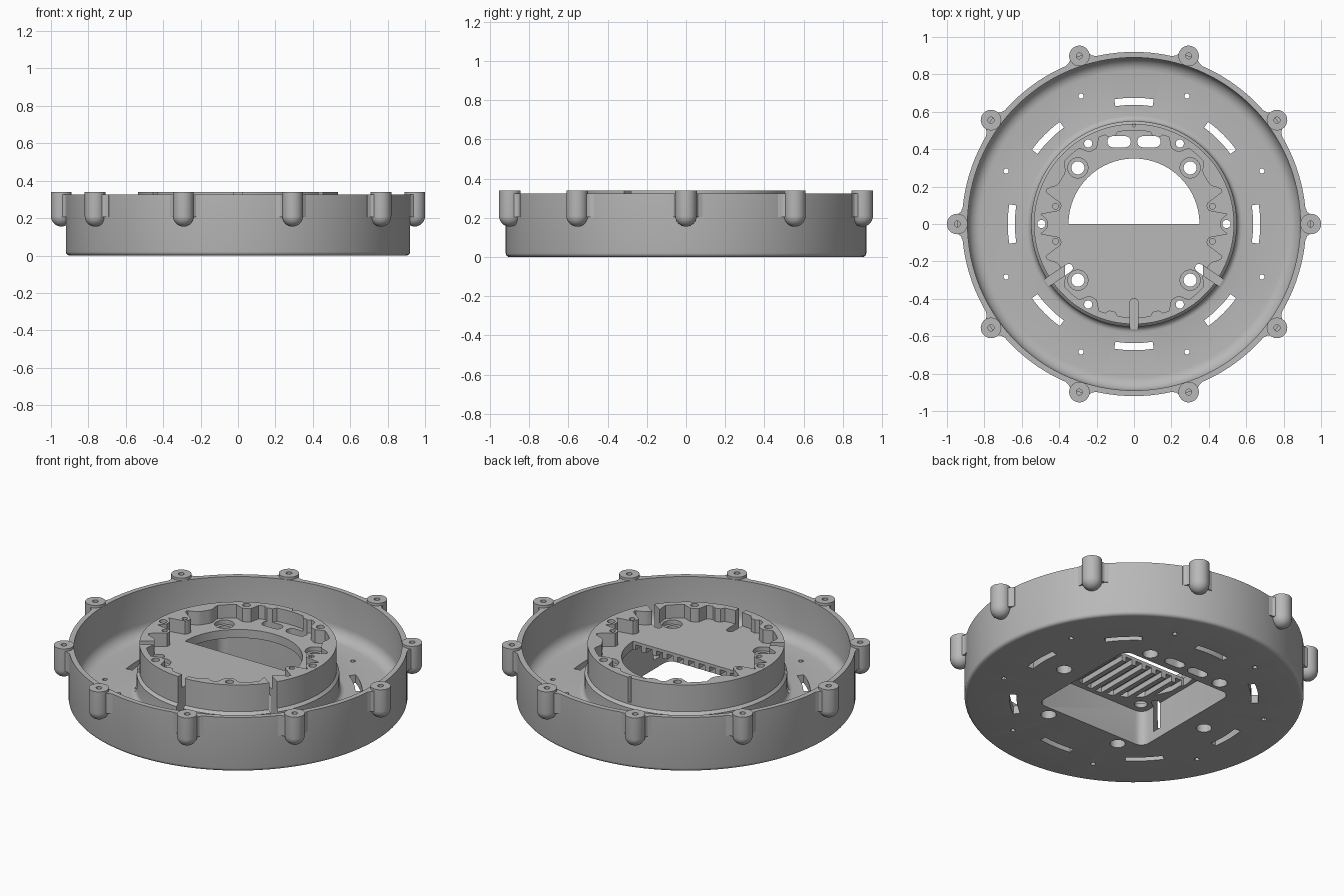
import bpy, bmesh, math
from math import sin, cos, pi, radians, sqrt

if "Cube" in bpy.data.objects:
    bpy.data.objects.remove(bpy.data.objects["Cube"])

grey = bpy.data.materials.new("grey_plastic")
grey.diffuse_color = (0.48, 0.48, 0.48, 1)
grey.use_nodes = True
grey.node_tree.nodes["Principled BSDF"].inputs["Base Color"].default_value = grey.diffuse_color


def finish(bm, name):
    bmesh.ops.recalc_face_normals(bm, faces=bm.faces)
    me = bpy.data.meshes.new(name)
    bm.to_mesh(me)
    bm.free()
    me.materials.append(grey)
    ob = bpy.data.objects.new(name, me)
    bpy.context.collection.objects.link(ob)
    return ob


def lathe(name, profile, steps):
    bm = bmesh.new()
    vs = [bm.verts.new((r, 0, z)) for r, z in profile]
    es = [bm.edges.new(p) for p in zip(vs, vs[1:])]
    bmesh.ops.spin(bm, geom=vs + es, cent=(0, 0, 0), axis=(0, 0, 1),
                   angle=2 * pi, steps=steps, use_merge=True)
    bmesh.ops.remove_doubles(bm, verts=bm.verts, dist=1e-5)
    return finish(bm, name)


def arc(cx, cy, r, a0, a1, n):
    return [(cx + r * cos(radians(a0 + (a1 - a0) * i / n)),
             cy + r * sin(radians(a0 + (a1 - a0) * i / n))) for i in range(n + 1)]


def circle(cx, cy, r, n=24):
    return arc(cx, cy, r, 0, 360, n)[:-1]


def spun(pts, deg):
    c, s = cos(radians(deg)), sin(radians(deg))
    return [(x * c - y * s, x * s + y * c) for x, y in pts]


def add_prism(bm, pts, z0, z1):
    lo = [bm.verts.new((x, y, z0)) for x, y in pts]
    hi = [bm.verts.new((x, y, z1)) for x, y in pts]
    bm.faces.new(lo[::-1])
    bm.faces.new(hi)
    for i in range(len(pts)):
        j = (i + 1) % len(pts)
        bm.faces.new((lo[i], lo[j], hi[j], hi[i]))


def carve(target, prisms):
    bm = bmesh.new()
    for p in prisms:
        add_prism(bm, *p)
    cutter = finish(bm, "cutter")
    mod = target.modifiers.new("cut", 'BOOLEAN')
    mod.operation, mod.solver, mod.object = 'DIFFERENCE', 'EXACT', cutter
    bpy.context.view_layer.objects.active = target
    bpy.ops.object.modifier_apply(modifier=mod.name)
    bpy.data.objects.remove(cutter)


def smooth(ob):
    bpy.ops.object.select_all(action='DESELECT')
    ob.select_set(True)
    bpy.context.view_layer.objects.active = ob
    bpy.ops.object.shade_smooth_by_angle(angle=radians(30))


# Round tray with a raised centre hub
tray = lathe("tray", [(0, 0)] + arc(.90, .02, .02, -90, 0, 4) + [(.92, .325), (.89, .325)]
             + arc(.82, .12, .07, 0, -90, 6) + arc(.58, .08, .03, 270, 180, 4)
             + [(.55, .165), (.535, .18), (.535, .34), (0, .34)], 128)

# Scalloped hub recess: bumps (angle from the x axis, depth, half width)
bumps = [(0, .04, 5), (13, .10, 6), (32, .045, 9), (61, .05, 6), (76, .02, 4)]


def recess_radius(deg):
    a = abs((deg + 90) % 180 - 90)
    r = .50
    for centre, depth, width in bumps:
        d = abs(a - centre) / width
        if d < 1:
            r = min(r, .50 - depth * (1 - d ** 4))
    return r


recess = [(recess_radius(a) * cos(radians(a)), recess_radius(a) * sin(radians(a)))
          for a in range(0, 360, 2)]

# Square pocket under the hub
pocket = []
for sx, sy, a in ((1, 1, 0), (-1, 1, 90), (-1, -1, 180), (1, -1, 270)):
    pocket += arc(sx * .32, sy * .32, .05, a, a + 90, 5)
carve(tray, [(recess, .26, .5), (pocket, -.1, .21)])

# Through openings
cuts = [(arc(0, 0, .35, 0, 180, 40), -.2, .6)]
floor_slot = arc(0, 0, .675, -9, 9, 8) + arc(0, 0, .637, 9, -9, 8)
for k in range(8):
    cuts.append((spun(floor_slot, 45 * k), -.2, .2))
    cuts.append((spun(circle(.74, 0, .014, 12), 22.5 + 45 * k), -.2, .2))
screws = [(.495, 0), (-.495, 0)] + [(sx * .245, sy * .43) for sx in (1, -1) for sy in (1, -1)]
corners = [(sx * .3, sy * .3) for sx in (1, -1) for sy in (1, -1)]
cuts += [(circle(x, y, .022, 16), -.2, .6) for x, y in screws]
cuts += [(circle(x, y, .035), -.2, .6) for x, y in corners]
for s in (1, -1):
    cuts.append((arc(s * .08 + .033, .44, .03, -90, 90, 8)
                 + arc(s * .08 - .033, .44, .03, 90, 270, 8), -.2, .6))
    cuts += [(circle(s * .42, y, .016, 12), .15, .6) for y in (.095, -.092)]
# Radial wire slots in the hub wall
for deg, start in ((270, .42), (214, .42), (326, .42)):
    slot = arc(start, 0, .022, 90, 270, 6) + [(.60, -.022), (.60, .022)]
    cuts.append((spun(slot, deg), .055, .6))
# Alignment notch at the back
cuts.append(([(-.025, .56), (0, .515), (.025, .56)], .19, .6))
carve(tray, cuts)

# Screw recesses, corner recesses and cooling grooves under the half plate
cuts = [(circle(x, y, .042, 24), -.1, .06) for x, y in screws]
cuts += [(circle(x, y, .054), .235, .6) for x, y in corners]
for i in range(10):
    x = -.315 + .07 * i
    x0, x1 = x - .02, x + .02
    y0, y1 = -sqrt(.345 ** 2 - x0 ** 2), -sqrt(.345 ** 2 - x1 ** 2)
    cuts.append(([(x0, y0), (x1, y1), (x1, .03), (x0, .03)], .15, .242))
carve(tray, cuts)
smooth(tray)

# Ten screw bosses with rounded feet around the rim
boss_profile = [(0, .24), (.016, .24), (.016, .34), (.055, .34)] \
    + arc(0, .21, .055, 0, -90, 8)[:-1] + [(0, .155)]
for k in range(10):
    boss = lathe("screw_boss", boss_profile, 32)
    a = 2 * pi * k / 10
    boss.location = (.945 * cos(a), .945 * sin(a), 0)
    smooth(boss)
    # small flare joining each boss to the rim
    bm = bmesh.new()
    web = [(.90, -.085), (.917, -.085), (.926, -.065), (.945, -.05),
           (.945, .05), (.926, .065), (.917, .085), (.90, .085)]
    add_prism(bm, spun(web, 36 * k), .205, .325)
    finish(bm, "boss_web")
